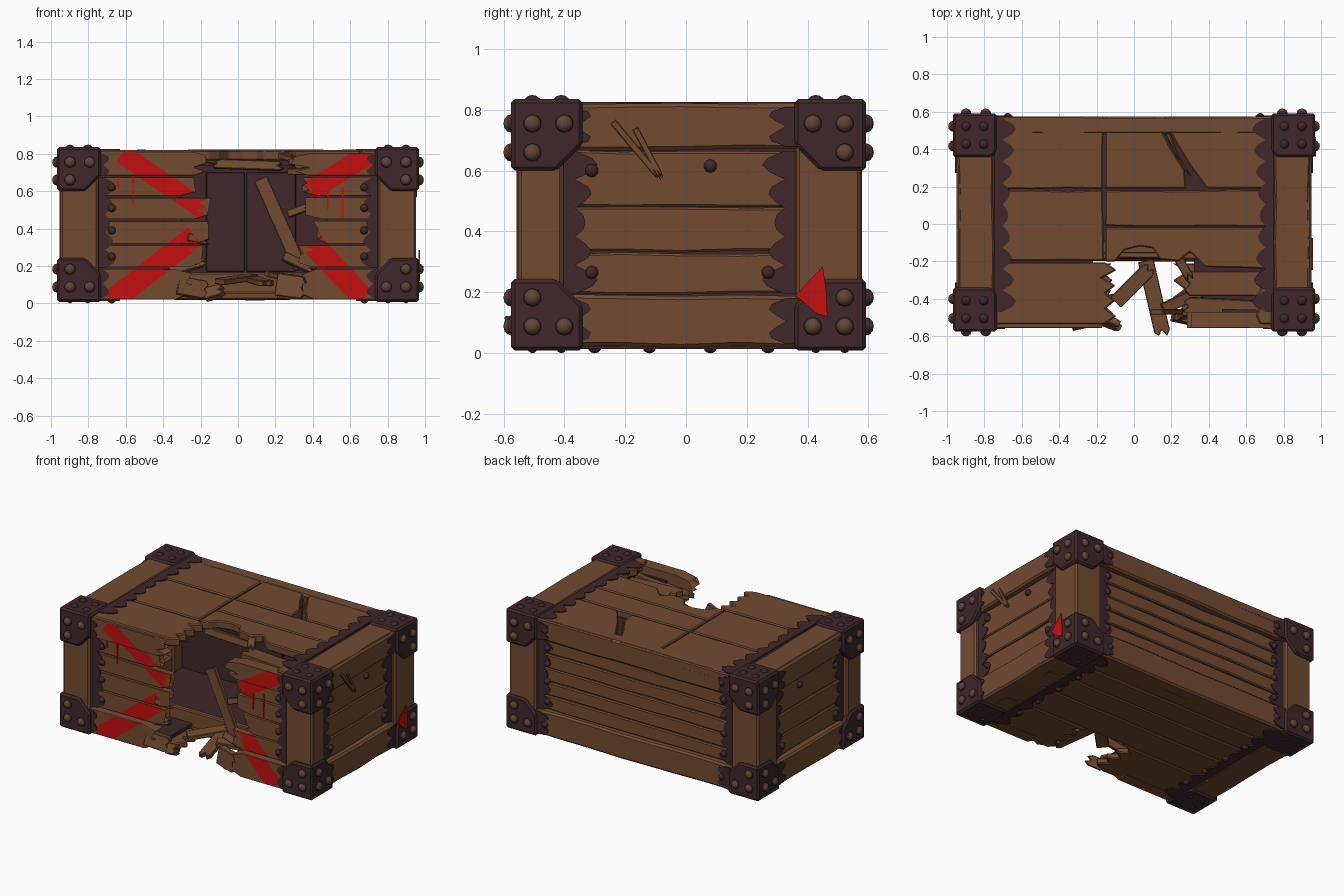
import bpy, bmesh, math, random
from mathutils import Vector, Matrix, Euler

if "Cube" in bpy.data.objects:
    bpy.data.objects.remove(bpy.data.objects["Cube"])

random.seed(4)

def material(name, rgb):
    m = bpy.data.materials.new(name)
    m.diffuse_color = (*rgb, 1)
    m.use_nodes = True
    m.node_tree.nodes["Principled BSDF"].inputs["Base Color"].default_value = m.diffuse_color
    return m

WOOD = material("brown wood", (.17, .07, .031))
DARK = material("dark iron", (.05, .02, .023))
RED = material("red paint", (.55, .005, .005))
RIVET = material("worn rivet", (.12, .058, .037))
R = random.uniform

def finish(name, bm, mats, bevel=0.0):
    bmesh.ops.recalc_face_normals(bm, faces=bm.faces)
    me = bpy.data.meshes.new(name)
    bm.to_mesh(me)
    bm.free()
    for m in mats:
        me.materials.append(m)
    ob = bpy.data.objects.new(name, me)
    bpy.context.collection.objects.link(ob)
    if bevel:
        b = ob.modifiers.new("worn edges", 'BEVEL')
        b.width, b.segments, b.limit_method = bevel, 1, 'ANGLE'
    return ob

def to3(axis, u, v, w):
    return {'x': (w, u, v), 'y': (u, w, v), 'z': (u, v, w)}[axis]

# red cross strokes on the front: x0, z0, x1, z1, half width
STROKES = [(-.62, .80, -.17, .49, .052), (-.68, .01, -.23, .36, .06),
           (.38, .60, .72, .81, .055), (.33, .39, .67, .03, .06)]

def paint_strokes(bm):
    bmesh.ops.triangulate(bm, faces=bm.faces)
    frames = []
    for x0, z0, x1, z1, w in STROKES:
        a, b = Vector((x0, 0, z0)), Vector((x1, 0, z1))
        d = (b - a).normalized()
        n = Vector((-d.z, 0, d.x))
        frames.append((a, d, n, (b - a).length, w))
        for co, no in ((a, d), (b, d), (a + n * w, n), (a - n * w, n)):
            bmesh.ops.bisect_plane(bm, geom=bm.verts[:] + bm.edges[:] + bm.faces[:], plane_co=co, plane_no=no)
    bmesh.ops.recalc_face_normals(bm, faces=bm.faces)
    for f in bm.faces:
        c = f.calc_center_median()
        c.y = 0
        if f.normal.y < -.5 and any(0 < (c - a).dot(d) < L and abs((c - a).dot(n)) < w for a, d, n, L, w in frames):
            f.material_index = 1

def prism(name, pts, axis, w0, w1, mat=WOOD, bevel=.007, paint=False):
    """Outline extruded along an axis."""
    bm = bmesh.new()
    vs = [[bm.verts.new(to3(axis, u, v, w)) for u, v in pts] for w in (w0, w1)]
    bm.faces.new(vs[0])
    bm.faces.new(vs[1][::-1])
    for i in range(len(pts)):
        j = (i + 1) % len(pts)
        bm.faces.new((vs[0][i], vs[0][j], vs[1][j], vs[1][i]))
    if paint:
        paint_strokes(bm)
    return finish(name, bm, [mat, RED], bevel)

def hewn(u0, v0, u1, v1, j=.004):
    """Rectangle with slightly uneven long edges."""
    pts = []
    for (a, b), (c, d) in (((u0, v0), (u1, v0)), ((u1, v0), (u1, v1)), ((u1, v1), (u0, v1)), ((u0, v1), (u0, v0))):
        n = max(1, round((abs(c - a) + abs(d - b)) / .22))
        pts += [(a + (c - a) * i / n + R(-j, j), b + (d - b) * i / n + R(-j, j)) for i in range(n)]
    return pts

def broken(u0, u1, v0, v1, amp=.05, n=5):
    """Plank sound at u0, snapped into splinters at u1."""
    s = 1 if u1 > u0 else -1
    end = [(u1 + s * (amp * (1 if i % 2 else -1) * R(.4, 1)), v0 + (v1 - v0) * i / n) for i in range(n + 1)]
    return [(u0, v0)] + end + [(u0, v1)]

def box(name, lo, hi, mat=WOOD, bevel=.008):
    return prism(name, [(lo[0], lo[1]), (hi[0], lo[1]), (hi[0], hi[1]), (lo[0], hi[1])], 'z', lo[2], hi[2], mat, bevel)

def scallop(name, axis, level, out, edge, inward, v0, v1, n, depth=.11, swap=False):
    """Thin wavy iron strip lying on a face, growing inward from an edge."""
    pts = [(edge, v0)]
    for i in range(n * 4 + 1):
        t = i / (n * 4)
        k = abs(math.sin(t * n * math.pi))
        pts.append((edge + inward * depth * (.35 + .65 * k * (.4 + .6 * abs(2 * t - 1))), v0 + (v1 - v0) * t))
    pts.append((edge, v1))
    if swap:
        pts = [(v, u) for u, v in pts]
    prism(name, pts, axis, level - out * .003, level + out * .006, DARK, 0)

def rivets(name, spots, r=.03, cap=RIVET):
    """Domes at (position, outward direction)."""
    bm = bmesh.new()
    for p, d in spots:
        d = Vector(d)
        q = d.to_track_quat('Z', 'Y').to_matrix().to_4x4()
        res = bmesh.ops.create_uvsphere(bm, u_segments=10, v_segments=6, radius=1,
            matrix=Matrix.Translation(p) @ q @ Matrix.Diagonal((r, r, r * .85, 1)))
        for f in {f for v in res['verts'] for f in v.link_faces}:
            f.normal_update()
            f.material_index = int(f.normal.dot(d) > .45)
    ob = finish(name, bm, [DARK, cap])
    ob.data.shade_smooth()

def debris(name, c, size, rot):
    n = 4
    pts = broken(-size[0] / 2, size[0] / 2 - .02, -size[1] / 2, size[1] / 2, .02, n)
    ob = prism(name, pts, 'z', -size[2] / 2, size[2] / 2, WOOD, .004)
    ob.location, ob.rotation_euler = c, Euler([math.radians(a) for a in rot])

F, K, X = -.555, .575, .95      # front, back and side faces of the frame
# corner posts, side rails, side strips of the lid
for s, side in ((-1, "left"), (1, "right")):
    for y0, y1, e in ((F, -.40, "front"), (.36, K, "back")):
        prism(f"{side}_{e}_post", hewn(s * .745, y0, s * X, y1), 'z', .02, .815, WOOD, .012)
    for z0, z1, e in ((.02, .19, "bottom"), (.67, .82, "top")):
        prism(f"{side}_{e}_rail", hewn(-.41, z0, .37, z1), 'x', s * .76, s * X, WOOD, .012)
    prism(f"{side}_lid_strip", hewn(s * .75, -.54, s * (X - .01), K - .01), 'z', .76, .822, WOOD, .01)
    # recessed side planks
    for i, (z0, z1) in enumerate(((.195, .328), (.334, .477), (.483, .665))):
        prism(f"{side}_plank_{i}", hewn(-.41, z0, .37, z1), 'x', s * .87, s * .92, WOOD)
    # iron edges on the sides, lid, back, front and underside
    for edge, d in ((-.41, 1), (.37, -1)):
        scallop(f"{side}_iron_edge", 'x', s * .92, s, edge, d, .195, .665, 5, .13)
        scallop(f"{side}_rail_iron_top", 'x', s * X, s, edge, d, .68, .81, 2, .12)
        scallop(f"{side}_rail_iron_bottom", 'x', s * X, s, edge, d, .03, .18, 2, .12)
    scallop("lid_iron_edge", 'z', .82, 1, s * .745, -s, -.47, K - .01, 9, .12)
    scallop("floor_iron_edge", 'z', .02, -1, s * .745, -s, -.5, K - .02, 9, .12)
    scallop("back_iron_edge", 'y', .545, 1, s * .745, -s, .19, .67, 5, .12)
    scallop("front_iron_edge", 'y', -.52, -1, s * .745, -s, .19, .67, 5, .1)
    for z0, z1 in ((.03, .18), (.68, .80)):
        scallop("back_rail_iron", 'y', K, 1, s * .745, -s, z0, z1, 2, .12)
        scallop("front_rail_iron", 'y', F, -1, s * .745, -s, z0, z1, 2, .07)
    rivets(f"{side}_small_rivets", [((s * .675, -.52, z), (0, -1, 0)) for z in (.25, .39, .51, .62)]
           + [((s * .675, .55, z), (0, 1, 0)) for z in (.25, .39, .51, .62)]
           + [((s * .675, K, z), (0, 1, 0)) for z in (.1, .75)]
           + [((s * .675, y, .018), (0, 0, -1)) for y in (-.3, -.12, .08, .27)]
           + [((s * .925, y, z), (s, 0, 0)) for y, z in ((.08, .615), (.27, .265), (-.31, .265), (-.31, .6))], .022, DARK)
    # iron corner brackets with rivets
    for y, sy in ((-.575, -1), (.592, 1)):
        for z, sz in ((.008, -1), (.835, 1)):
            x = s * .968
            def corner(u, su, v, sv, c, L=.235):
                return [(u, v), (u - su * L, v), (u - su * L, v - sv * (L - c)), (u - su * (L - c), v - sv * L), (u, v - sv * L)]
            prism("bracket_side", corner(y, sy, z, sz, .085), 'x', x, x - s * .05, DARK, .012)
            prism("bracket_face", corner(x, s, z, sz, .085), 'y', y, y - sy * .05, DARK, .012)
            prism("bracket_cap", corner(x, s, y, sy, .03), 'z', z, z - sz * .05, DARK, .012)
            spots = []
            for a, b in ((.07, .08), (.175, .08), (.07, .175)):
                spots += [((x, y - sy * a, z - sz * b), (s, 0, 0)), ((x - s * a, y, z - sz * b), (0, sy, 0))]
            rivets("bracket_rivets", spots)
            h = .825 if sz > 0 else .012
            rivets("cap_rivets", [((x - s * a, y - sy * b, h), (0, 0, sz)) for a in (.07, .165) for b in (.07, .165)], .028 if sz > 0 else .014, DARK)

# back wall
prism("back_top_rail", hewn(-.75, .675, .75, .82), 'y', .48, K, WOOD, .012)
prism("back_bottom_rail", hewn(-.75, .02, .75, .19), 'y', .48, K, WOOD, .012)
for i in range(5):
    z = .195 + i * .096
    prism(f"back_plank_{i}", hewn(-.75, z, .75, z + .09), 'y', .49, .545)

# broken front planks with the painted cross
for i, (z0, z1, l, r) in enumerate(((.195, .31, -.23, .37), (.32, .44, -.20, .45), (.45, .565, -.19, .40), (.575, .675, -.27, .38))):
    prism(f"front_left_plank_{i}", broken(-.75, l, z0, z1), 'y', -.52, -.475, paint=True)
    prism(f"front_right_plank_{i}", broken(.75, r, z0, z1), 'y', -.52, -.475, paint=True)
for name, x0, x1, z0, z1 in (("front_top_left_rail", -.75, -.2, .685, .812), ("front_top_right_rail", .75, .34, .685, .805),
                             ("front_bottom_left_rail", -.75, -.3, .02, .185), ("front_bottom_right_rail", .75, .38, .02, .185)):
    prism(name, broken(x0, x1, z0, z1, .06, 6), 'y', F, -.47, paint=True)
for x, z0, z1 in ((-.56, .53, .70), (-.64, .62, .74), (.48, .50, .60), (.56, .46, .62), (-.6, .02, .05)):
    prism("paint_drip", [(x - .006, z1), (x - .004, z0), (x + .004, z0), (x + .006, z1)], 'y', -.526, -.519, RED, 0)
prism("side_paint_mark", [(.36, .19), (.45, .285), (.462, .20), (.465, .12), (.43, .13)], 'x', .966, .973, RED, 0)

# lid planks, split at the back and smashed at the front
prism("lid_back_left", hewn(-.74, .19, -.165, K), 'z', .765, .82)
prism("lid_back_middle", [(-.155, .19), (.28, .19), (.27, .29), (.2, .40), (.11, K), (-.155, K)], 'z', .765, .82)
prism("lid_back_right", [(.39, .19), (.74, .19), (.74, K), (.16, K), (.21, .46), (.30, .31)], 'z', .765, .82)
prism("lid_splinter", [(.13, .55), (.17, .55), (.23, .38), (.31, .25), (.26, .3)], 'z', .75, .8)
prism("lid_middle_back", hewn(-.155, -.012, .74, .18), 'z', .765, .82)
prism("lid_middle_left", hewn(-.74, -.195, -.165, .18), 'z', .765, .82)
prism("lid_middle_front", [(-.155, -.02), (-.155, -.2), (-.10, -.2), (-.05, -.14), (.03, -.12), (.10, -.13), (.14, -.19), (.24, -.2),
                           (.30, -.15), (.38, -.23), (.74, -.24), (.74, -.02)], 'z', .765, .82)
prism("lid_front_left", broken(-.74, -.13, -.535, -.205, .04, 8), 'z', .765, .82)
prism("lid_front_right", broken(.74, .66, -.535, -.25, .02, 6), 'z', .765, .82)
debris("sagging_plank_a", (.47, -.32, .745), (.42, .13, .035), (4, -3, 180))
debris("sagging_plank_b", (.48, -.45, .72), (.44, .10, .035), (-5, 4, 177))

# underside planks with the hole at the front
for i, (y0, y1) in enumerate(((-.2, .02), (.03, .21), (.22, .38), (.39, K - .01))):
    prism(f"floor_plank_{i}", hewn(-.86, y0, .86, y1), 'z', .022, .06)
prism("floor_front_left", broken(-.86, -.14, -.53, -.21, .04, 7), 'z', .022, .06)
prism("floor_front_right", broken(.86, .24, -.53, -.21, .04, 7), 'z', .022, .06)
prism("floor_broken_beam", broken(-.4, .42, .03, .165, .03, 4), 'y', -.19, -.15)

# dark inner lining
box("lining_back", (-.86, .45, .06), (.86, .49, .765), DARK, 0)
for x0, x1 in ((-.17, .035), (.045, .31)):
    box("lining_board", (x0, .43, .17), (x1, .452, .7), DARK, .004)
for s in (-1, 1):
    box("lining_side", (s * .84, -.47, .06), (s * .875, .49, .765), DARK, 0)
for x0, x1 in ((-.86, -.3), (.47, .86)):
    box("lining_front", (x0, -.474, .06), (x1, -.455, .75), DARK, 0)
for z0, z1 in ((.735, .768), (.058, .085)):
    box("lining_flat", (-.86, -.1, z0), (.86, .49, z1), DARK, 0)
    for x0, x1 in ((-.86, -.22), (.68 if z0 > .5 else .32, .86)):
        box("lining_flat_front", (x0, -.47, z0), (x1, -.1, z1), DARK, 0)

# loose broken boards and splinters
for i, (c, size, rot) in enumerate((
        ((.23, -.47, .42), (.54, .075, .03), (90, 66, 0)),
        ((0, -.32, .13), (.28, .08, .03), (5, -6, 45)),
        ((.11, -.40, .12), (.42, .085, .03), (0, 4, -77)),
        ((.06, -.17, .74), (.38, .05, .03), (80, 2, 0)),
        ((-.24, -.52, .08), (.18, .10, .05), (80, 10, 12)),
        ((-.12, -.53, .06), (.12, .07, .04), (60, -15, -20)),
        ((.29, -.51, .09), (.17, .12, .05), (85, 8, -12)),
        ((.27, -.40, .14), (.26, .06, .03), (10, 8, 25)),
        ((.33, -.48, .21), (.20, .05, .03), (70, 25, 10)),
        ((-.26, -.48, .20), (.22, .05, .03), (70, -15, -8)),
        ((-.21, -.50, .34), (.13, .04, .03), (80, 12, 15)),
        ((.33, -.48, .50), (.14, .04, .03), (80, -20, 0)),
        ((-.17, -.40, .77), (.14, .05, .03), (10, 12, 35)),
        ((.27, -.24, .78), (.14, .05, .03), (0, 10, -60)),
        ((.95, -.16, .665), (.25, .022, .016), (90, 0, 0)),
        ((.95, -.12, .65), (.2, .02, .016), (90, 0, 0)))):
    debris(f"loose_splinter_{i}", c, size, rot)
# turn the last two slivers to lie on the right side
for n, a in (("loose_splinter_14", 50), ("loose_splinter_15", 62)):
    bpy.data.objects[n].rotation_euler = (Matrix.Rotation(math.radians(-a), 3, 'X') @ Euler((math.pi / 2, 0, math.pi / 2)).to_matrix()).to_euler()
